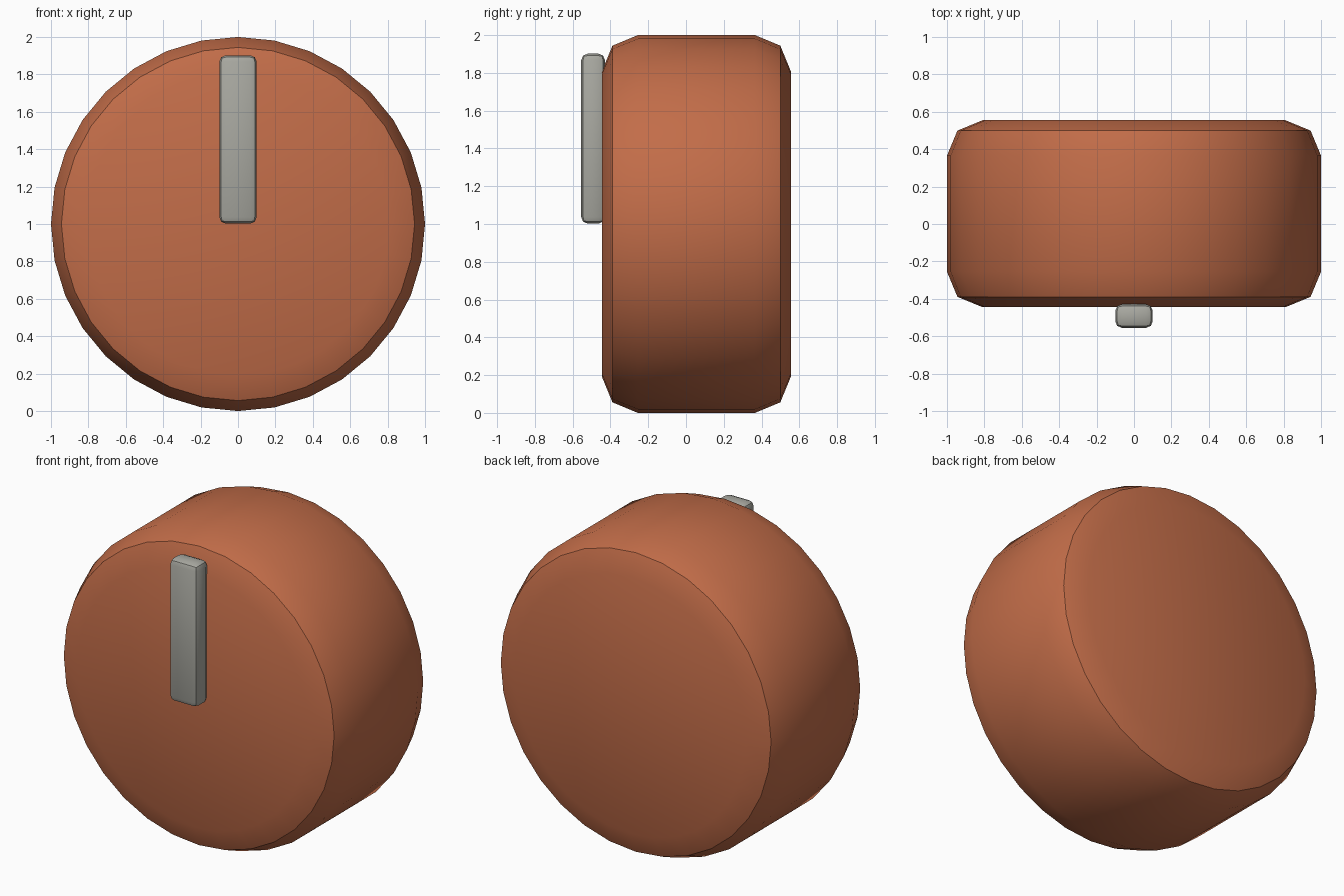
import bpy
import math

cube = bpy.data.objects.get("Cube")
if cube:
    bpy.data.objects.remove(cube, do_unlink=True)


def make_material(name, rgb):
    mat = bpy.data.materials.new(name)
    mat.use_nodes = True
    color = (*rgb, 1.0)
    mat.diffuse_color = color
    mat.node_tree.nodes["Principled BSDF"].inputs["Base Color"].default_value = color
    return mat


def finish(obj, name, mat, bevel_width):
    """Name, colour, round off and smooth a part."""
    obj.name = name
    obj.data.materials.append(mat)
    bpy.ops.object.transform_apply(location=False, rotation=True, scale=True)
    bevel = obj.modifiers.new("rounded_edges", "BEVEL")
    bevel.width = bevel_width
    bevel.segments = 2
    bevel.limit_method = "ANGLE"
    bevel.angle_limit = math.radians(30)
    bpy.ops.object.modifier_apply(modifier=bevel.name)
    bpy.ops.object.shade_smooth_by_angle(angle=math.radians(30))


terracotta = make_material("terracotta", (0.54, 0.152, 0.066))
warm_grey = make_material("warm_grey", (0.40, 0.40, 0.36))

# Round knob body lying along y
bpy.ops.mesh.primitive_cylinder_add(
    vertices=32, radius=1.0, depth=1.0,
    location=(0, 0.055, 1.0), rotation=(math.radians(90), 0, 0))
finish(bpy.context.object, "knob_body", terracotta, 0.19)

# Raised pointer bar on the front face
bpy.ops.mesh.primitive_cube_add(size=1, location=(0, -0.492, 1.452))
pointer = bpy.context.object
pointer.scale = (0.2, 0.126, 0.9)
finish(pointer, "pointer_bar", warm_grey, 0.035)
